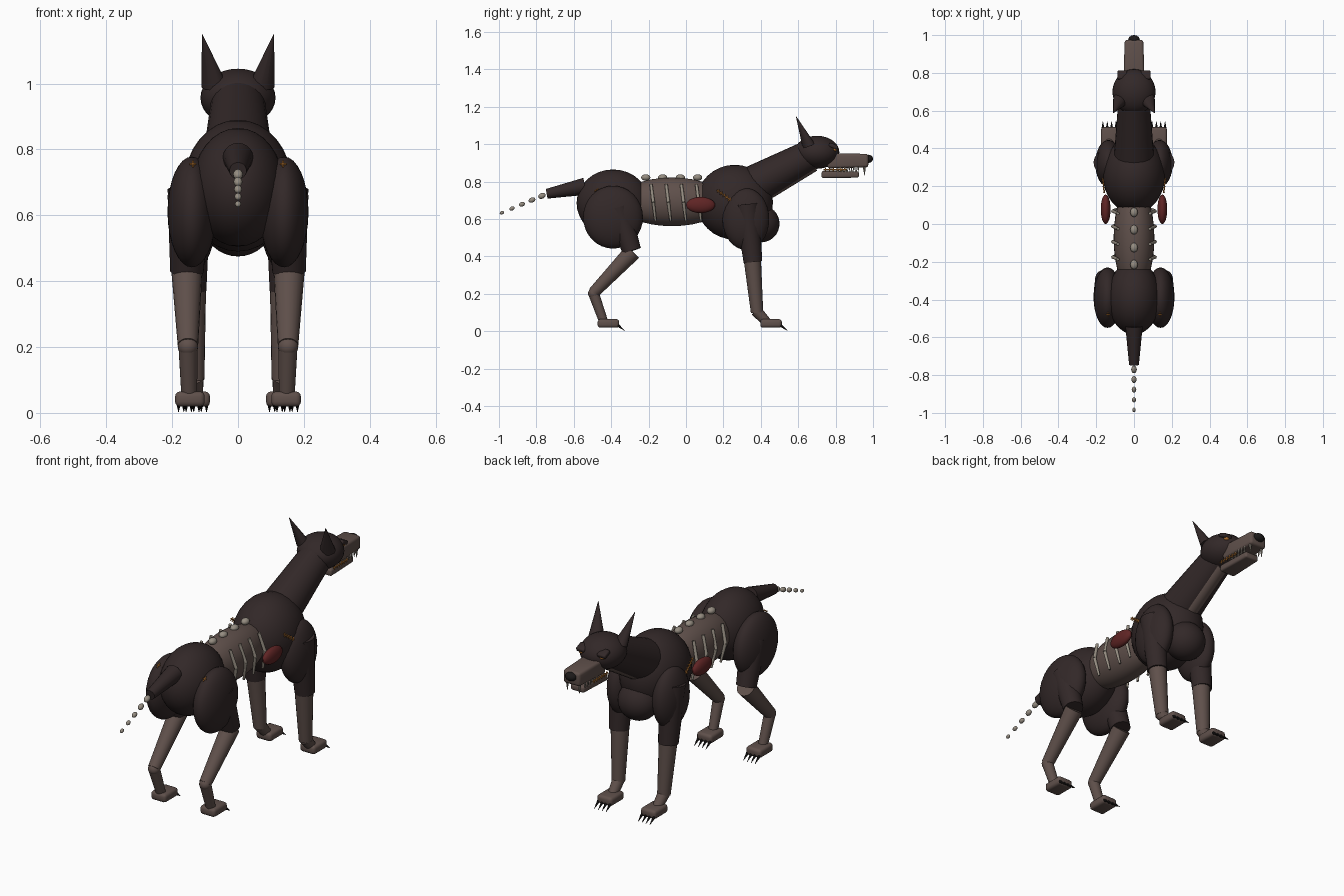
import bpy, bmesh, math
from mathutils import Vector, Matrix

if "Cube" in bpy.data.objects:
    bpy.data.objects.remove(bpy.data.objects["Cube"])


def material(name, rgb):
    m = bpy.data.materials.new(name)
    m.diffuse_color = (*rgb, 1)
    m.use_nodes = True
    m.node_tree.nodes["Principled BSDF"].inputs["Base Color"].default_value = m.diffuse_color
    return m


HIDE = material("dark_hide", (0.032, 0.021, 0.021))
FLESH = material("bare_skin", (0.115, 0.080, 0.070))
BONE = material("bone", (0.30, 0.265, 0.22))
RED = material("organ_red", (0.115, 0.018, 0.018))
ORANGE = material("amber_thread", (0.50, 0.19, 0.035))
BLACK = material("claw_black", (0.012, 0.010, 0.010))


def finish(bm, name, mat, smooth=True):
    me = bpy.data.meshes.new(name)
    bm.normal_update()
    bm.to_mesh(me)
    bm.free()
    ob = bpy.data.objects.new(name, me)
    bpy.context.collection.objects.link(ob)
    me.materials.append(mat)
    if smooth:
        bpy.ops.object.select_all(action='DESELECT')
        ob.select_set(True)
        bpy.context.view_layer.objects.active = ob
        bpy.ops.object.shade_smooth_by_angle(angle=math.radians(40))
    return ob


def ball(name, c, r, mat, tilt=0, seg=32):
    """Ellipsoid, tilted about x."""
    bm = bmesh.new()
    m = Matrix.Translation(c) @ Matrix.Rotation(tilt, 4, 'X') @ Matrix.Diagonal((*r, 1))
    bmesh.ops.create_uvsphere(bm, u_segments=seg, v_segments=seg // 2, radius=1, matrix=m)
    return finish(bm, name, mat)


def limb(name, a, b, ra, rb, mat, seg=20, flat=1.0):
    """Tapered rod from a to b, optionally flattened across one axis."""
    a, b = Vector(a), Vector(b)
    d = b - a
    m = (Matrix.Translation((a + b) / 2) @ d.to_track_quat('Z', 'Y').to_matrix().to_4x4()
         @ Matrix.Diagonal((1, flat, 1, 1)))
    bm = bmesh.new()
    bmesh.ops.create_cone(bm, cap_ends=True, segments=seg, radius1=ra, radius2=rb,
                          depth=d.length, matrix=m)
    return finish(bm, name, mat)


def block(name, c, size, mat, bevel=0.0, taper=1.0, tilt=0):
    """Rounded box whose +y end may be narrowed."""
    bm = bmesh.new()
    bmesh.ops.create_cube(bm, size=1)
    for v in bm.verts:
        k = taper if v.co.y > 0 else 1
        v.co = Vector((v.co.x * size[0] * k, v.co.y * size[1], v.co.z * size[2] * k))
    if bevel:
        bmesh.ops.bevel(bm, geom=bm.edges[:], offset=bevel, segments=3, profile=0.5,
                        affect='EDGES')
    bm.transform(Matrix.Translation(c) @ Matrix.Rotation(tilt, 4, 'X'))
    return finish(bm, name, mat)


# Torso
ball("chest", (0, 0.26, 0.69), (0.165, 0.205, 0.20), HIDE)
ball("breast", (0, 0.40, 0.575), (0.105, 0.10, 0.10), HIDE)
ball("waist", (0, -0.075, 0.692), (0.108, 0.29, 0.13), FLESH)
ball("pelvis", (0, -0.39, 0.685), (0.14, 0.195, 0.18), HIDE)

# Neck, throat and head
limb("neck", (0, 0.37, 0.785), (0, 0.67, 0.945), 0.105, 0.082, HIDE, 28)
limb("throat", (0, 0.44, 0.755), (0, 0.68, 0.895), 0.048, 0.042, FLESH)
ball("skull", (0, 0.70, 0.957), (0.114, 0.12, 0.088), HIDE)
block("upper_jaw", (0, 0.865, 0.912), (0.112, 0.22, 0.082), FLESH, 0.014, 0.88)
block("lower_jaw", (0, 0.825, 0.838), (0.092, 0.20, 0.038), FLESH, 0.010, 0.88)
ball("nose", (0, 0.975, 0.922), (0.031, 0.025, 0.022), BLACK, seg=20)

# Spine bones along the back and the bare tail tip
for y in (-0.215, -0.125, -0.03, 0.062):
    ball("spine_bone", (0, y, 0.822), (0.020, 0.025, 0.017), BONE, seg=16)
limb("tail", (0, -0.54, 0.775), (0, -0.745, 0.735), 0.046, 0.026, HIDE)
for i in range(5):
    s = 1 - 0.1 * i
    ball("tail_bone", (0, -0.77 - 0.0535 * i, 0.724 - 0.0225 * i),
         (0.015 * s, 0.021 * s, 0.015 * s), BONE, 0.4, 16)


def foot(name, x, y):
    block(name, (x, y, 0.042), (0.09, 0.115, 0.046), FLESH, 0.015)
    for i in range(4):
        cx = x + (i - 1.5) * 0.023
        limb("claw", (cx, y + 0.045, 0.036), (cx, y + 0.088, 0.003), 0.009, 0.0008, BLACK, 8)


def stitch(name, a, b, out, count):
    """Thread line with short cross bars; out is the surface direction."""
    a, b, out = Vector(a), Vector(b), Vector(out)
    limb(name, a, b, 0.0035, 0.0035, ORANGE, 6)
    cross = (b - a).cross(out).normalized() * 0.010
    for i in range(count):
        p = a.lerp(b, (i + 0.5) / count)
        limb(name + "_bar", p - cross, p + cross, 0.003, 0.003, ORANGE, 6)


for s in (-1, 1):
    # Hind leg
    ball("thigh", (s * 0.14, -0.39, 0.61), (0.074, 0.16, 0.168), HIDE)
    limb("lower_thigh", (s * 0.148, -0.365, 0.66), (s * 0.155, -0.29, 0.43), 0.066, 0.051, HIDE)
    limb("shin", (s * 0.155, -0.285, 0.425), (s * 0.152, -0.495, 0.205), 0.047, 0.031, FLESH)
    ball("hock", (s * 0.152, -0.493, 0.202), (0.031, 0.031, 0.031), FLESH, seg=20)
    limb("hind_pastern", (s * 0.152, -0.495, 0.205), (s * 0.148, -0.44, 0.05), 0.029, 0.024, FLESH)
    foot("hind_foot", s * 0.146, -0.415)

    # Front leg
    ball("shoulder", (s * 0.135, 0.32, 0.60), (0.070, 0.125, 0.165), HIDE)
    limb("upper_arm", (s * 0.148, 0.325, 0.68), (s * 0.146, 0.358, 0.37), 0.066, 0.050, HIDE)
    limb("forearm", (s * 0.143, 0.355, 0.38), (s * 0.135, 0.38, 0.10), 0.046, 0.033, FLESH)
    limb("front_pastern", (s * 0.135, 0.375, 0.11), (s * 0.132, 0.435, 0.045), 0.031, 0.025, FLESH)
    foot("front_foot", s * 0.13, 0.455)

    # Ribs and hanging organ
    for i in range(4):
        y = -0.187 + 0.081 * i
        limb("rib", (s * 0.085, y, 0.785), (s * 0.112, y + 0.012, 0.69), 0.008, 0.009, BONE, 10)
        limb("rib", (s * 0.112, y + 0.012, 0.69), (s * 0.092, y + 0.024, 0.59), 0.009, 0.006, BONE, 10)
    ball("organ", (s * 0.15, 0.078, 0.675), (0.026, 0.078, 0.043), RED, seg=24)

    # Stitched seams on the chest, haunch and jaw
    stitch("chest_stitch", (s * 0.157, 0.165, 0.755), (s * 0.166, 0.24, 0.70), (s, 0, 0.4), 5)
    stitch("haunch_stitch", (s * 0.137, -0.490, 0.748), (s * 0.137, -0.468, 0.764), (0, -0.6, 0.8), 1)
    stitch("jaw_stitch", (s * 0.052, 0.735, 0.864), (s * 0.050, 0.86, 0.864), (s, 0, 0), 6)

    # Ears, brows and eyes
    limb("ear", (s * 0.073, 0.655, 0.995), (s * 0.109, 0.588, 1.15), 0.040, 0.001, HIDE, 12, 0.8)
    block("brow", (s * 0.062, 0.788, 0.990), (0.05, 0.05, 0.022), HIDE, 0.007, tilt=-0.4)
    ball("eye", (s * 0.062, 0.797, 0.972), (0.015, 0.012, 0.010), ORANGE, seg=16)

    # Teeth
    limb("fang", (s * 0.036, 0.953, 0.88), (s * 0.036, 0.955, 0.832), 0.008, 0.001, BONE, 8)
    for i in range(5):
        y = 0.825 + 0.024 * i
        limb("upper_tooth", (s * 0.046, y, 0.878), (s * 0.045, y, 0.852), 0.006, 0.001, BONE, 6)
        limb("lower_tooth", (s * 0.039, y - 0.012, 0.852), (s * 0.039, y - 0.012, 0.874),
             0.006, 0.001, BONE, 6)
